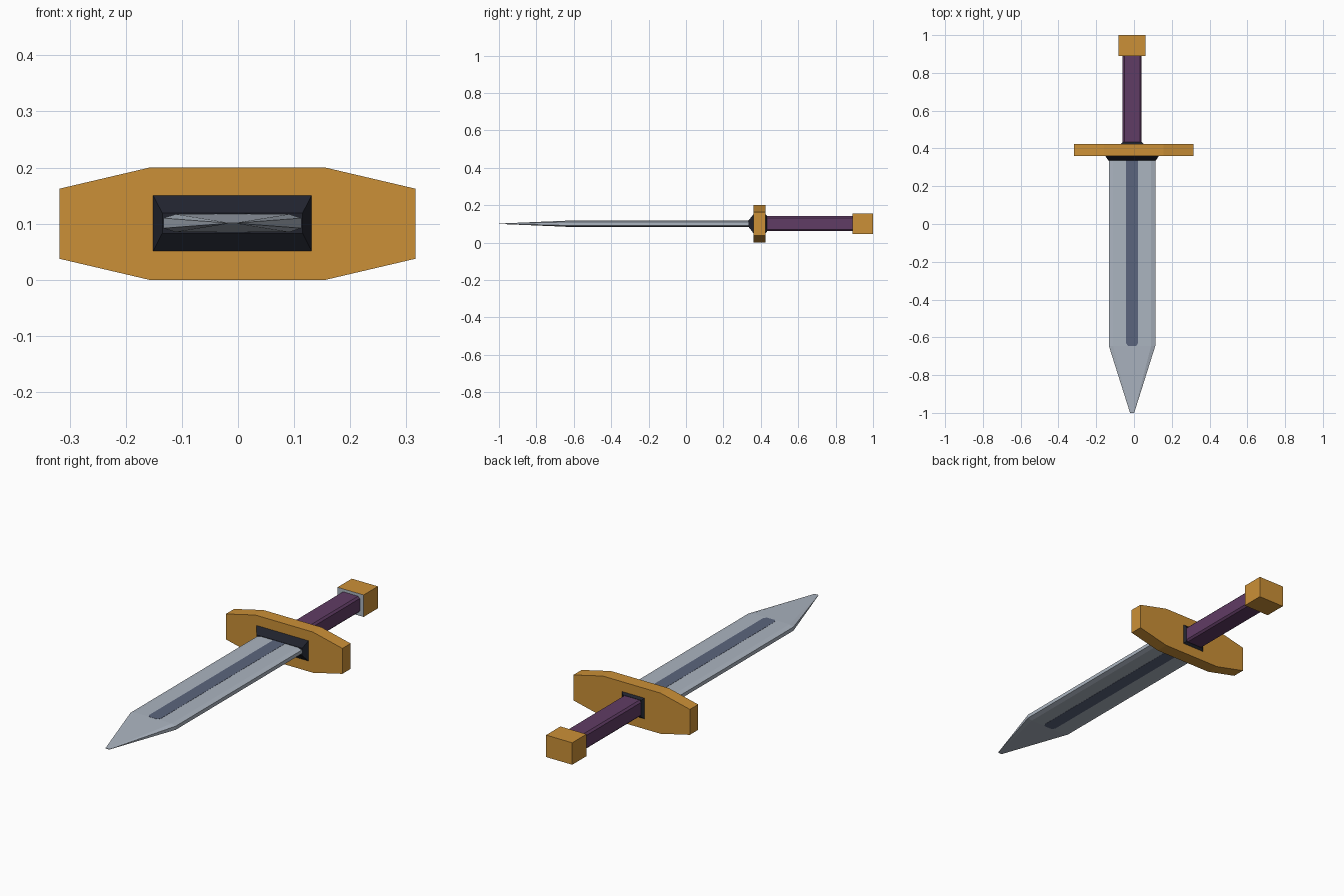
import bpy, bmesh

if "Cube" in bpy.data.objects:
    bpy.data.objects.remove(bpy.data.objects["Cube"])

CX, CZ = -0.01, 0.101  # axis of the sword


def material(name, rgb):
    m = bpy.data.materials.new(name)
    m.diffuse_color = (*rgb, 1)
    m.use_nodes = True
    m.node_tree.nodes["Principled BSDF"].inputs["Base Color"].default_value = m.diffuse_color
    return m


gold = material("gold", (0.60, 0.28, 0.038))
steel = material("steel", (0.41, 0.46, 0.53))
slate = material("slate blue", (0.105, 0.13, 0.205))
purple = material("purple", (0.118, 0.045, 0.128))
dark = material("near black", (0.015, 0.017, 0.027))


def octagon(hx, hz, cx, cz, cx0=CX, cz0=CZ):
    """Chamfered rectangle in x/z; cx, cz are the chamfer sizes."""
    return [(cx0 + sx * a, cz0 + sz * b) for sx, sz, a, b in (
        (1, -1, hx - cx, hz), (1, -1, hx, hz - cz),
        (1, 1, hx, hz - cz), (1, 1, hx - cx, hz),
        (-1, 1, hx - cx, hz), (-1, 1, hx, hz - cz),
        (-1, -1, hx, hz - cz), (-1, -1, hx - cx, hz))]


def rect(hx, hz):
    return [(CX + sx * hx, CZ + sz * hz)
            for sx, sz in ((1, -1), (1, 1), (-1, 1), (-1, -1))]


def loft(name, sections, mats):
    """Skin a list of (y, profile) sections and cap both ends."""
    bm = bmesh.new()
    rings = [[bm.verts.new((x, y, z)) for x, z in p] for y, p in sections]
    n = len(rings[0])
    for a, b in zip(rings, rings[1:]):
        for i in range(n):
            j = (i + 1) % n
            bm.faces.new((a[i], a[j], b[j], b[i]))
    bm.faces.new(rings[0])
    bm.faces.new(rings[-1])
    bmesh.ops.recalc_face_normals(bm, faces=bm.faces)
    if len(mats) > 1:  # second material on the face towards the blade
        for f in bm.faces:
            f.material_index = int(f.normal.y < -0.9)
    me = bpy.data.meshes.new(name)
    bm.to_mesh(me)
    bm.free()
    for m in mats:
        me.materials.append(m)
    ob = bpy.data.objects.new(name, me)
    bpy.context.collection.objects.link(ob)
    return ob


# Blade with bevelled edges and a tapering point
body = octagon(0.123, 0.016, 0.022, 0.007)
loft("blade", [(-1.0, octagon(0.011, 0.001, 0.003, 0.0005)),
               (-0.645, body), (0.38, body)], [steel])

# Dark stripe on both flats of the blade
for name, s in (("top_fuller", 1), ("bottom_fuller", -1)):
    def strip(h):
        z0, z1 = sorted((CZ + s * 0.014, CZ + s * 0.0168))
        return [(CX + h, z0), (CX + h, z1), (CX - h, z1), (CX - h, z0)]
    loft(name, [(-0.645, strip(0.022)), (-0.63, strip(0.032)),
                (0.37, strip(0.032))], [slate])

# Crossguard
guard = octagon(0.317, 0.1, 0.16, 0.0375, cx0=-0.001, cz0=0.1)
loft("crossguard", [(0.36, guard), (0.424, guard)], [gold])

# Dark collars on both sides of the guard
loft("blade_collar", [(0.335, rect(0.125, 0.018)), (0.361, rect(0.142, 0.051))], [dark])
loft("grip_collar", [(0.423, rect(0.062, 0.052)), (0.434, rect(0.05, 0.041))], [dark])

# Grip
grip = octagon(0.05, 0.04, 0.009, 0.009)
loft("grip", [(0.42, grip), (0.895, grip)], [purple])

# Pommel, steel on its inner face
cap = rect(0.071, 0.054)
loft("pommel", [(0.889, cap), (1.0, cap)], [gold, steel])
